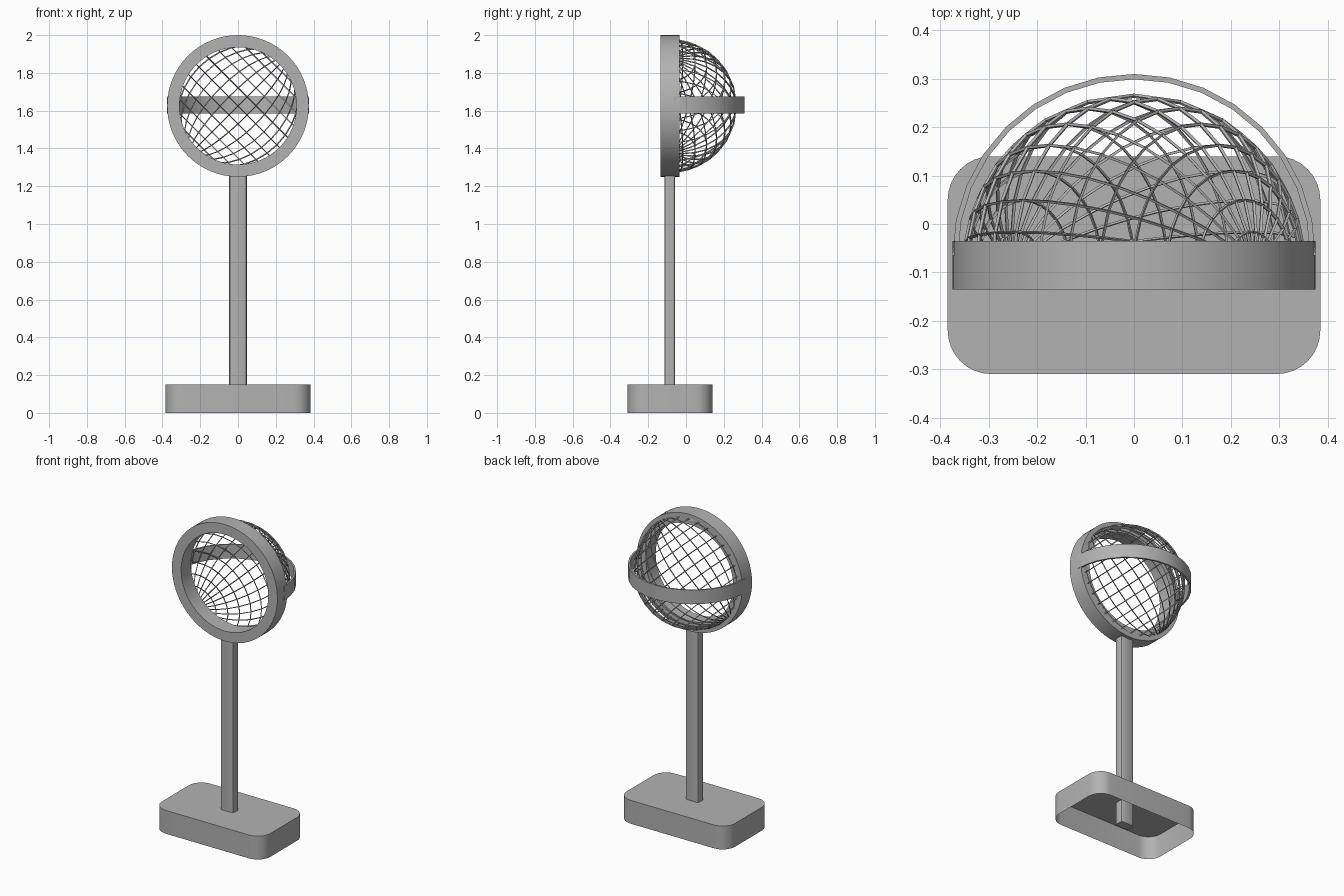
import bpy, bmesh, math
from mathutils import Matrix

if "Cube" in bpy.data.objects:
    bpy.data.objects.remove(bpy.data.objects["Cube"])

grey = bpy.data.materials.new("plain grey")
grey.use_nodes = True
COLOUR = (0.45, 0.45, 0.45, 1)
grey.diffuse_color = COLOUR
grey.node_tree.nodes["Principled BSDF"].inputs["Base Color"].default_value = COLOUR

HEAD_Y, HEAD_Z = -0.085, 1.625


def finish(bm, name, smooth=True):
    """Turn a bmesh into a named grey object."""
    mesh = bpy.data.meshes.new(name)
    bm.to_mesh(mesh)
    bm.free()
    obj = bpy.data.objects.new(name, mesh)
    bpy.context.collection.objects.link(obj)
    mesh.materials.append(grey)
    if smooth:
        bpy.ops.object.select_all(action='DESELECT')
        obj.select_set(True)
        bpy.context.view_layer.objects.active = obj
        bpy.ops.object.shade_smooth_by_angle(angle=math.radians(30))
    return obj


def rounded_block(name, width, depth, y, z0, z1, radius, segments, open_bottom=False):
    """Upright block with rounded vertical corners."""
    bm = bmesh.new()
    bmesh.ops.create_cube(bm, size=1, matrix=Matrix.Translation((0, y, (z0 + z1) / 2))
                          @ Matrix.Diagonal((width, depth, z1 - z0, 1)))
    upright = [e for e in bm.edges if abs(e.verts[0].co.z - e.verts[1].co.z) > 1e-4]
    bmesh.ops.bevel(bm, geom=upright, offset=radius, segments=segments,
                    profile=0.5, affect='EDGES')
    if open_bottom:
        bm.normal_update()
        bmesh.ops.delete(bm, geom=[f for f in bm.faces if f.normal.z < -0.9],
                         context='FACES_ONLY')
    return finish(bm, name)


def swept_hoop(name, inner, outer, height, steps, angle, placement):
    """Rectangular section swept around z, then moved into place."""
    bm = bmesh.new()
    h = height / 2
    corners = [bm.verts.new(p) for p in
               ((inner, 0, -h), (outer, 0, -h), (outer, 0, h), (inner, 0, h))]
    edges = [bm.edges.new((corners[i], corners[(i + 1) % 4])) for i in range(4)]
    bmesh.ops.spin(bm, geom=corners + edges, cent=(0, 0, 0), axis=(0, 0, 1),
                   angle=angle, steps=steps)
    bmesh.ops.remove_doubles(bm, verts=bm.verts, dist=1e-5)
    bmesh.ops.holes_fill(bm, edges=bm.edges, sides=4)
    bmesh.ops.recalc_face_normals(bm, faces=bm.faces)
    bm.transform(placement)
    return finish(bm, name)


# Stand: hollow base and slim post
rounded_block("base", 0.77, 0.45, -0.085, 0, 0.15, 0.09, 8, open_bottom=True)
rounded_block("post", 0.094, 0.058, -0.086, 0.005, 1.28, 0.012, 2)

# Front ring, facing forward
swept_hoop("front_ring", 0.31, 0.375, 0.1, 64, math.tau,
           Matrix.Translation((0, HEAD_Y, HEAD_Z)) @ Matrix.Rotation(math.pi / 2, 4, 'X'))

# Horizontal band around the back of the cage
swept_hoop("band", 0.364, 0.375, 0.09, 16, math.pi,
           Matrix.Translation((0, -0.065, 1.63)))

# Wire cage: half a globe with its poles tilted sideways
bm = bmesh.new()
bmesh.ops.create_uvsphere(bm, u_segments=32, v_segments=16, radius=0.35)
bmesh.ops.delete(bm, geom=[v for v in bm.verts if v.co.y < -1e-4], context='VERTS')
bm.transform(Matrix.Translation((0, HEAD_Y, HEAD_Z)) @ Matrix.Rotation(math.pi / 4, 4, 'Y'))
cage = finish(bm, "wire_cage", smooth=False)
wires = cage.modifiers.new("wires", 'WIREFRAME')
wires.thickness = 0.009
wires.use_even_offset = False
wires.use_boundary = True
